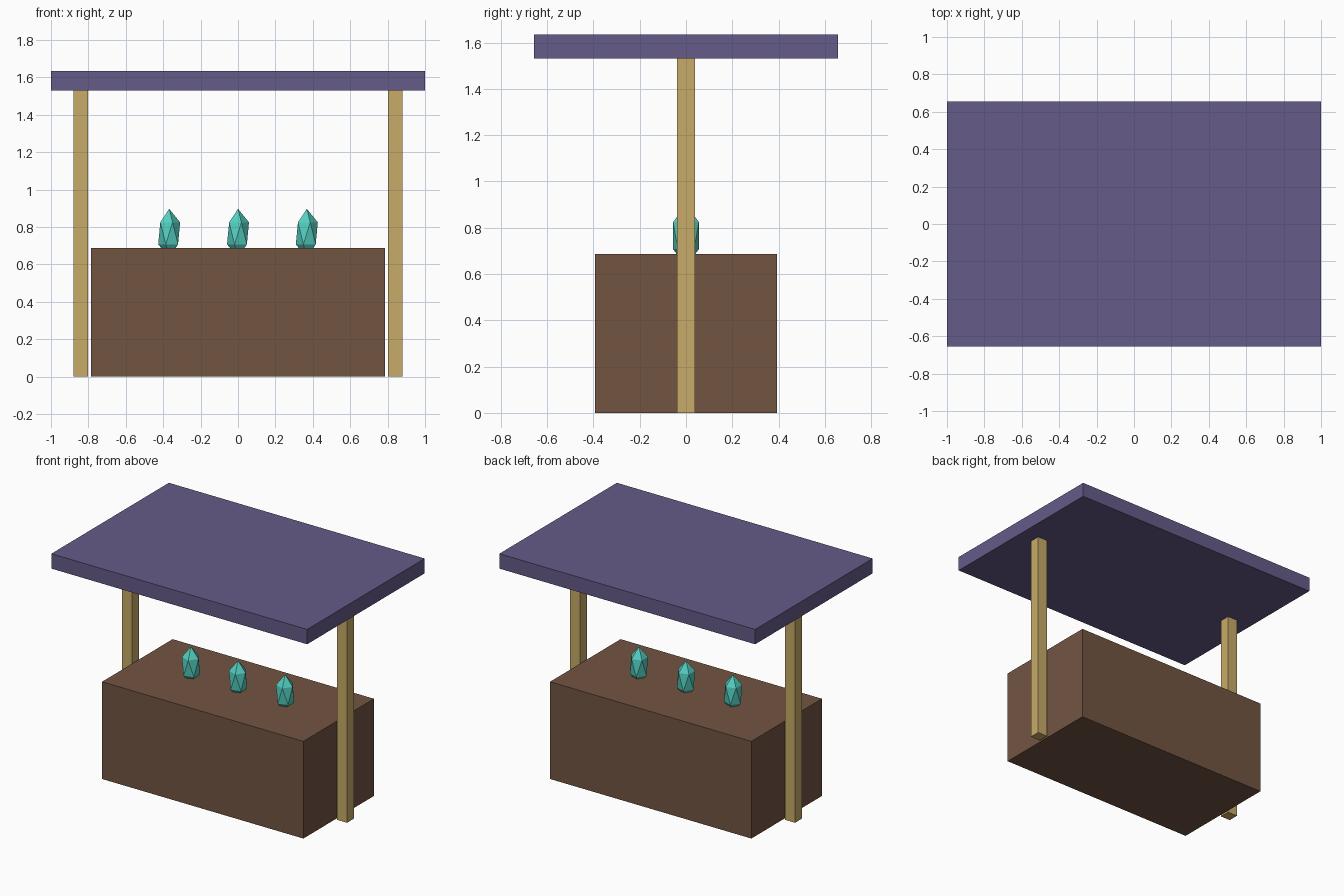
import bpy

if "Cube" in bpy.data.objects:
    bpy.data.objects.remove(bpy.data.objects["Cube"])


def material(name, color):
    m = bpy.data.materials.new(name)
    m.diffuse_color = (*color, 1)
    m.use_nodes = True
    m.node_tree.nodes["Principled BSDF"].inputs["Base Color"].default_value = m.diffuse_color
    return m


def box(name, lo, hi, mat):
    center = [(a + b) / 2 for a, b in zip(lo, hi)]
    bpy.ops.mesh.primitive_cube_add(size=1, location=center)
    ob = bpy.context.object
    ob.name = name
    ob.scale = [b - a for a, b in zip(lo, hi)]
    ob.data.materials.append(mat)
    return ob


brown = material("counter_wood", (0.17, 0.09, 0.055))
tan = material("post_wood", (0.58, 0.41, 0.14))
purple = material("canopy_cloth", (0.13, 0.105, 0.25))
teal = material("crystal_teal", (0.09, 0.62, 0.53))

# Solid counter block
box("counter", (-0.787, -0.394, 0), (0.787, 0.394, 0.687), brown)

# Two posts carrying the flat canopy
for side, x in (("left", -0.84), ("right", 0.84)):
    box(side + "_post", (x - 0.039, -0.038, 0), (x + 0.039, 0.038, 1.53), tan)
box("canopy", (-1, -0.656, 1.53), (1, 0.656, 1.635), purple)

# Faceted crystals sunk slightly into the counter top
for name, x in (("left", -0.368), ("middle", 0), ("right", 0.368)):
    bpy.ops.mesh.primitive_ico_sphere_add(subdivisions=1, radius=0.0656, location=(x, 0, 0.766))
    crystal = bpy.context.object
    crystal.name = name + "_crystal"
    crystal.scale.z = 2
    crystal.data.materials.append(teal)
